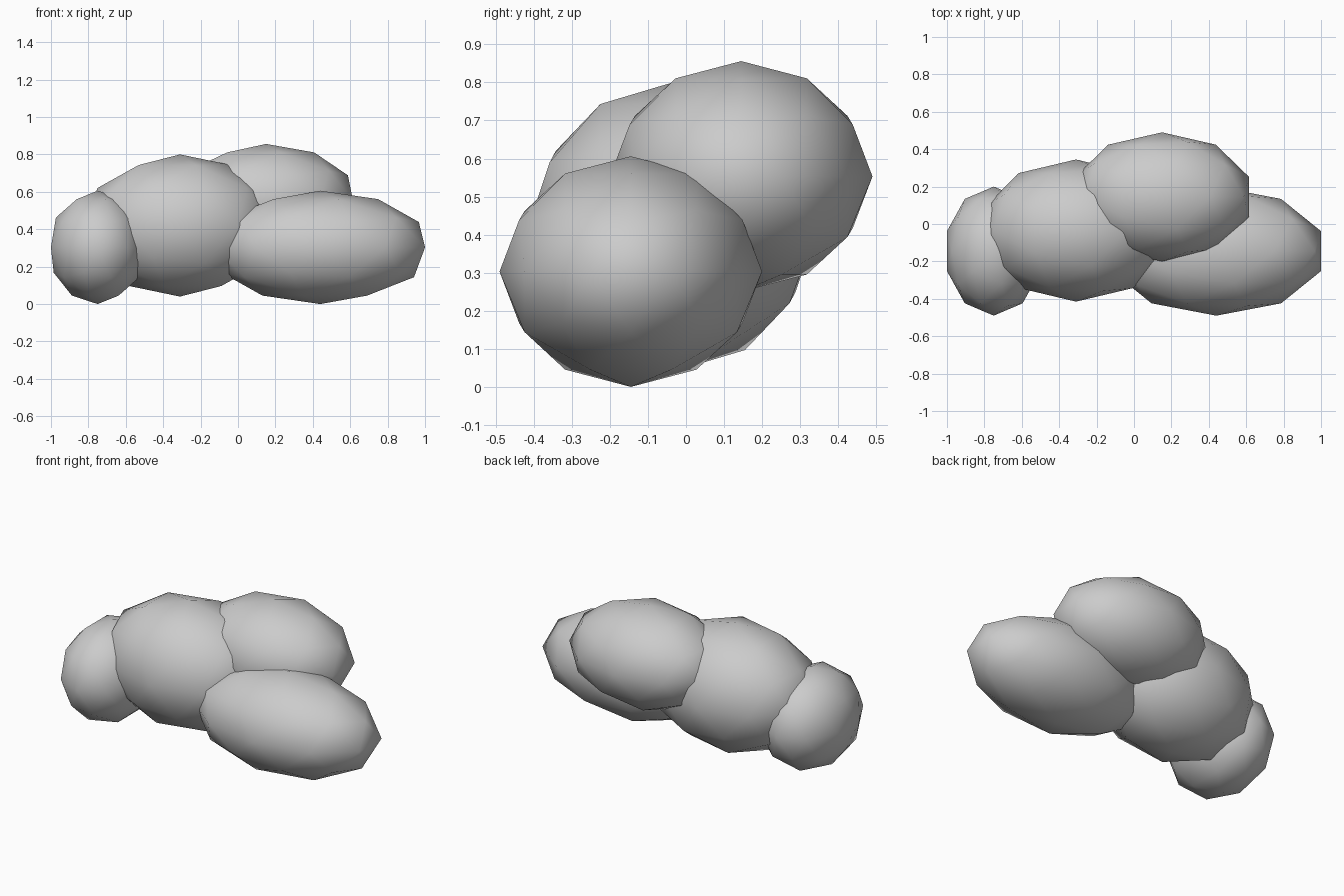
import bpy

if "Cube" in bpy.data.objects:
    bpy.data.objects.remove(bpy.data.objects["Cube"])

# Cloud made of overlapping stretched low-poly puffs: name, centre, radii
PUFFS = [
    ("left_puff",   (-0.75, -0.145, 0.303), (0.263, 0.345, 0.303)),
    ("middle_puff", (-0.31, -0.035, 0.42),  (0.52, 0.38, 0.38)),
    ("back_puff",   (0.15, 0.145, 0.553),   (0.489, 0.345, 0.303)),
    ("right_puff",  (0.44, -0.145, 0.303),  (0.589, 0.345, 0.303)),
]


def puff(name, centre, radii):
    bpy.ops.mesh.primitive_ico_sphere_add(subdivisions=2, radius=1, location=centre)
    ob = bpy.context.object
    ob.name = name
    ob.scale = radii
    bpy.ops.object.transform_apply(location=False, rotation=False, scale=True)
    bpy.ops.object.shade_smooth()


for args in PUFFS:
    puff(*args)
